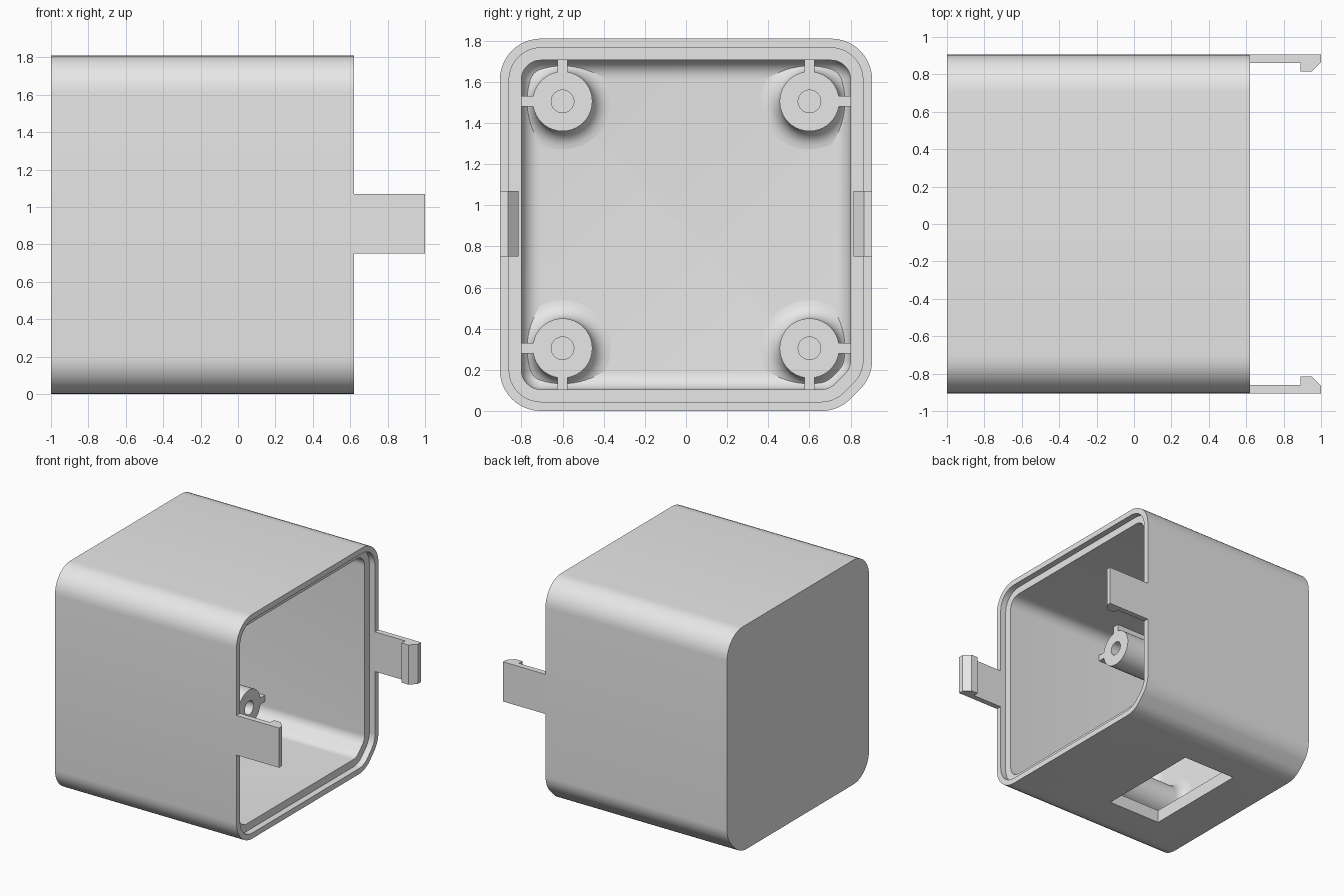
import bpy, bmesh, math
from mathutils import Vector

cube = bpy.data.objects.get("Cube")
if cube:
    bpy.data.objects.remove(cube)

GREY = (0.8, 0.8, 0.8, 1)
mat = bpy.data.materials.new("light grey plastic")
mat.use_nodes = True
mat.diffuse_color = GREY
mat.node_tree.nodes["Principled BSDF"].inputs["Base Color"].default_value = GREY

HALF, MID = 0.905, 0.905      # half width of the box and its centre height
BACK, FRONT = -1.0, 0.62      # closed and open ends along x
FLOOR, POST_TOP = -0.89, -0.32
WALL, LIP = 0.105, 0.045
FILLET = 0.09


def finish(name, bm):
    bmesh.ops.recalc_face_normals(bm, faces=bm.faces)
    me = bpy.data.meshes.new(name)
    bm.to_mesh(me)
    bm.free()
    me.materials.append(mat)
    ob = bpy.data.objects.new(name, me)
    bpy.context.collection.objects.link(ob)
    return ob


def smooth(ob):
    bpy.ops.object.select_all(action='DESELECT')
    ob.select_set(True)
    bpy.context.view_layer.objects.active = ob
    bpy.ops.object.shade_smooth_by_angle(angle=math.radians(30))


def loft(rings, name, closed=False):
    """Join rings of points; cap the ends, or join last to first."""
    bm = bmesh.new()
    loops = [[bm.verts.new(p) for p in ring] for ring in rings]
    pairs = list(zip(loops, loops[1:]))
    if closed:
        pairs.append((loops[-1], loops[0]))
    else:
        bm.faces.new(loops[0])
        bm.faces.new(loops[-1])
    for a, b in pairs:
        for i in range(len(a)):
            j = (i + 1) % len(a)
            bm.faces.new((a[i], a[j], b[j], b[i]))
    return finish(name, bm)


def box(name, lo, hi):
    corners = [(lo[1], lo[2]), (hi[1], lo[2]), (hi[1], hi[2]), (lo[1], hi[2])]
    return loft([[(x, y, z) for y, z in corners] for x in (lo[0], hi[0])], name)


def outline(inset, x, steps=10):
    """Rounded square with one chamfered corner, inset from the outside."""
    h, r = HALF - inset, 0.2 - inset
    c = 0.165 - inset * (2 - math.sqrt(2))
    pts = [Vector(p) for p in ((-h, -h), (h - c, -h), (h, c - h), (h, h), (-h, h))]
    ring = []
    for i, p in enumerate(pts):
        a = (pts[i - 1] - p).normalized()
        b = (pts[(i + 1) % len(pts)] - p).normalized()
        half = a.angle(b) / 2
        centre = p + (a + b).normalized() * r / math.sin(half)
        start = p + a * r / math.tan(half) - centre
        t0 = math.atan2(start.y, start.x)
        for k in range(steps + 1):
            t = t0 + (math.pi - 2 * half) * k / steps
            ring.append((x, centre.x + r * math.cos(t), MID + centre.y + r * math.sin(t)))
    return ring


# Shell: outer wall, stepped rim, inner wall, rounded inner floor
section = [(0, BACK), (0, FRONT), (LIP, FRONT), (LIP, FRONT - 0.05), (WALL, FRONT - 0.05)]
for k in range(7):
    t = math.pi / 2 * k / 6
    section.append((WALL + FILLET * (1 - math.cos(t)), FLOOR + FILLET * (1 - math.sin(t))))
shell = loft([outline(d, x) for d, x in section], "box_shell")

# Rectangular opening through the underside
cutter = box("opening_cutter", (-0.62, -0.45, -0.1), (-0.14, 0.45, 0.16))
cutter.hide_render = True
cut = shell.modifiers.new("opening", 'BOOLEAN')
cut.object = cutter
cut.operation = 'DIFFERENCE'
cut.solver = 'EXACT'
bpy.context.view_layer.objects.active = shell
bpy.ops.object.modifier_apply(modifier=cut.name)
bpy.data.objects.remove(cutter)
smooth(shell)

# Screw posts with a flared foot, a blind hole and two ribs to the walls
R_POST, R_HOLE, SEG = 0.145, 0.055, 40
profile = [(R_HOLE, FLOOR + 0.1), (R_HOLE, POST_TOP), (R_POST, POST_TOP)]
for k in range(7):
    t = math.pi / 2 * k / 6
    profile.append((R_POST + FILLET * (1 - math.cos(t)), FLOOR + FILLET * (1 - math.sin(t))))
for sy, side in ((-1, "right"), (1, "left")):
    for sz, level in ((-1, "lower"), (1, "upper")):
        y, z = 0.6 * sy, MID + 0.6 * sz
        rings = [[(x, y + r * math.cos(math.tau * i / SEG), z + r * math.sin(math.tau * i / SEG))
                  for i in range(SEG)] for r, x in profile]
        smooth(loft(rings, f"{level}_{side}_screw_post"))
        for name, dy, dz in (("side", sy, 0), ("end", 0, sz)):
            y0, y1 = sorted((y + dy * 0.13, y + dy * 0.22)) if dy else (y - 0.025, y + 0.025)
            z0, z1 = sorted((z + dz * 0.13, z + dz * 0.22)) if dz else (z - 0.025, z + 0.025)
            box(f"{level}_{side}_{name}_rib", (FLOOR, y0, z0), (POST_TOP, y1, z1))

# Snap clips with inward hooks on both sides of the opening
hook = [(FRONT, HALF), (1, HALF), (1, 0.865), (0.95, 0.815),
        (0.89, 0.815), (0.89, 0.86), (FRONT, 0.86)]
for s, side in ((-1, "right"), (1, "left")):
    loft([[(x, s * y, z) for x, y in hook] for z in (0.75, 1.07)], f"{side}_snap_clip")
